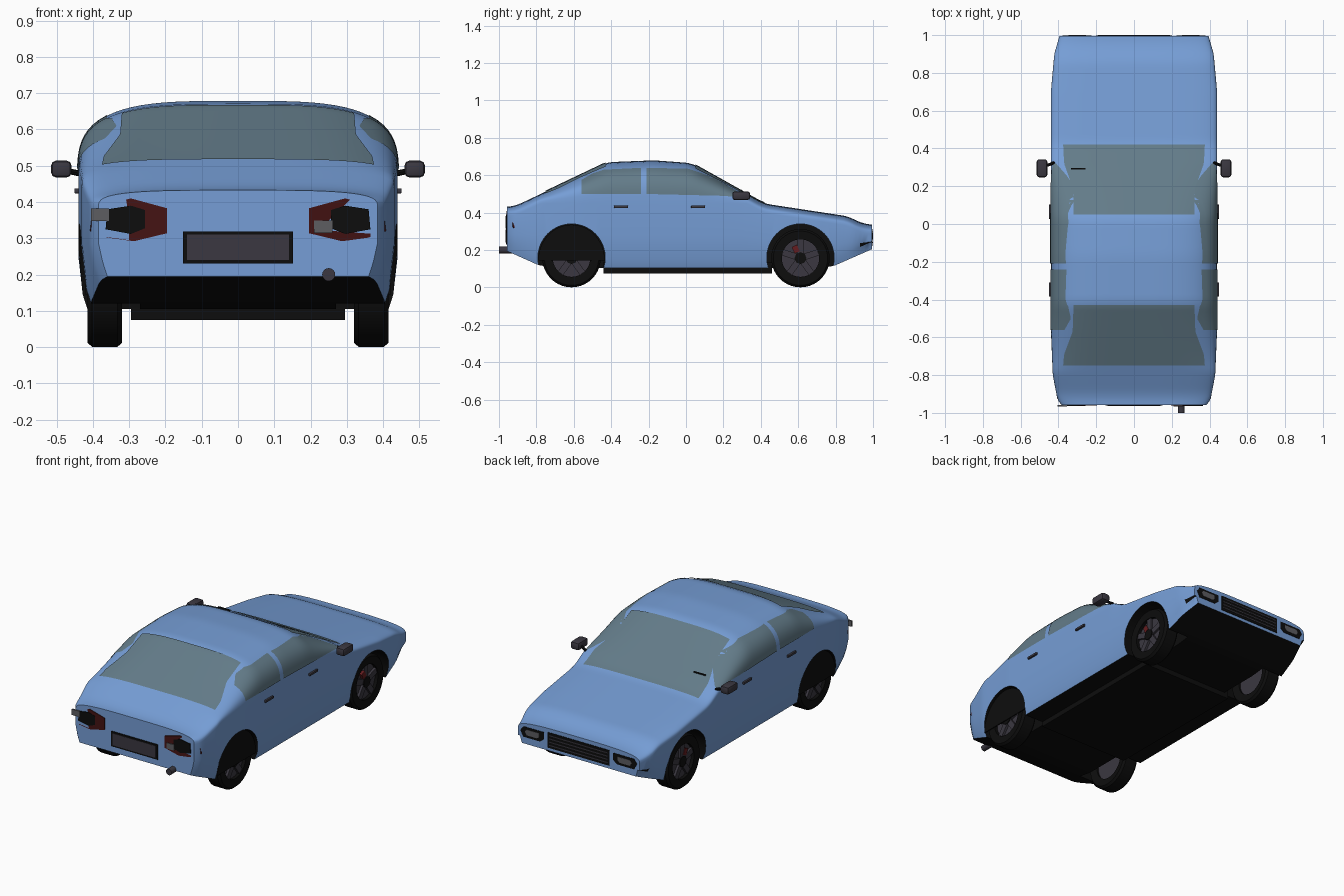
import bpy, bmesh, math
from mathutils import Vector, Matrix

if "Cube" in bpy.data.objects:
    bpy.data.objects.remove(bpy.data.objects["Cube"], do_unlink=True)


def material(name, *rgb):
    m = bpy.data.materials.new(name)
    m.use_nodes = True
    m.diffuse_color = (*rgb, 1)
    m.node_tree.nodes["Principled BSDF"].inputs["Base Color"].default_value = (*rgb, 1)
    return m


PAINT = material("blue paint", .18, .34, .67)
GLASS = material("grey glass", .125, .2, .25)
BLACK = material("black rubber", .004, .004, .004)
TRIM = material("dark grey trim", .043, .039, .052)
RED = material("dark red lens", .055, .006, .006)
CALIPER = material("caliper red", .13, .012, .014)
LENS = material("pale grey lens", .11, .11, .12)


# ---- helpers ----
def finish(name, bm, *mats):
    mesh = bpy.data.meshes.new(name)
    bm.to_mesh(mesh)
    bm.free()
    ob = bpy.data.objects.new(name, mesh)
    bpy.context.collection.objects.link(ob)
    for m in mats:
        mesh.materials.append(m)
    return ob


def loft(name, rings, mats, wrap=False, cyclic=False, caps=False, out=None):
    """Skin rings of points; wrap closes each ring, cyclic joins last ring to first."""
    bm = bmesh.new()
    vs = [[bm.verts.new(p) for p in r] for r in rings]
    n, k = len(vs), len(vs[0])
    for i in range(n if cyclic else n - 1):
        a, b = vs[i], vs[(i + 1) % n]
        for j in range(k if wrap else k - 1):
            bm.faces.new((a[j], a[(j + 1) % k], b[(j + 1) % k], b[j]))
    if caps:
        bm.faces.new(vs[0])
        bm.faces.new(vs[-1])
    if out:
        bm.normal_update()
        if sum((f.normal for f in bm.faces), Vector()).dot(Vector(out)) < 0:
            bmesh.ops.reverse_faces(bm, faces=bm.faces[:])
    else:
        bmesh.ops.recalc_face_normals(bm, faces=bm.faces[:])
    return finish(name, bm, *mats)


def prism(name, pts, depth, mat):
    d = Vector(depth)
    return loft(name, [pts, [Vector(p) + d for p in pts]], [mat], wrap=True, caps=True)


def box(name, loc, size, mat, bevel=0, turn=0):
    bm = bmesh.new()
    bmesh.ops.create_cube(bm, size=1, matrix=Matrix.Translation(loc)
                          @ Matrix.Rotation(turn, 4, 'X') @ Matrix.Diagonal((*size, 1)))
    if bevel:
        bmesh.ops.bevel(bm, geom=bm.edges[:], offset=bevel, segments=2, profile=.5, affect='EDGES')
    return finish(name, bm, mat)


def rod(name, a, b, radius, mats, sides=24):
    a, b = Vector(a), Vector(b)
    bm = bmesh.new()
    spin = (b - a).to_track_quat('Z', 'Y').to_matrix().to_4x4()
    bmesh.ops.create_cone(bm, cap_ends=True, segments=sides, radius1=radius, radius2=radius,
                          depth=(b - a).length, matrix=Matrix.Translation((a + b) / 2) @ spin)
    return finish(name, bm, *mats)


def interp(table, v):
    if v <= table[0][0]:
        return table[0][1]
    for (a, p), (b, q) in zip(table, table[1:]):
        if v <= b:
            return p + (q - p) * (v - a) / (b - a)
    return table[-1][1]


# ---- body shape: side outline, plan width, floor line ----
ROOF = [(-.957, .432), (-.91, .437), (-.42, .67), (-.17, .68), (.03, .665),
        (.417, .449), (.87, .38), (.935, .345), (.995, .335)]
WIDTH = [(-.957, .385), (-.93, .405), (-.8, .43), (-.56, .44), (.7, .44), (.9, .422), (.995, .395)]
FLOOR = [(-.957, .195), (-.79, .12), (-.7, .105), (.7, .105), (.79, .115), (.995, .205)]
POWER = 3.5


def shape(y):
    top = sum(interp(ROOF, y + d) for d in (-.025, 0, .025)) / 3
    belt = min(.45, top - .05)
    return interp(WIDTH, y), belt, top - belt


def top_z(x, y):
    w, belt, h = shape(y)
    return belt + h * max(0, 1 - abs(x / w) ** POWER) ** (1 / POWER)


def side_x(z, y):
    w, belt, h = shape(y)
    return w * max(0, 1 - max(0, (z - belt) / h) ** POWER) ** (1 / POWER)


def section(y, steps=18):
    w, belt, h = shape(y)
    floor = interp(FLOOR, y)
    half = [(w - .025, floor), (w - .012, floor + .04), (w, floor + (belt - floor) * .5)]
    for i in range(steps):
        a = math.pi / 2 * i / steps
        half.append((w * math.cos(a) ** (2 / POWER), belt + h * math.sin(a) ** (2 / POWER)))
    return ([(x, y, z) for x, z in half] + [(0, y, belt + h)]
            + [(-x, y, z) for x, z in reversed(half)])


COUNT = 90
body = loft("body", [section(-.957 + 1.952 * i / COUNT) for i in range(COUNT + 1)],
            [PAINT, BLACK], wrap=True, caps=True)
for f in body.data.polygons:
    f.material_index = int(f.normal.z < -.5)

# wheel wells
AXLE, HUB = .612, .157
for s in (-1, 1):
    for y in (-AXLE, AXLE):
        cutter = rod("well_cutter", (s * .27, y, .16), (s * .6, y, .16), .18, [PAINT, BLACK], 40)
        cutter.hide_render = True
        for f in cutter.data.polygons:
            f.material_index = 1
        mod = body.modifiers.new("well", 'BOOLEAN')
        mod.operation, mod.solver, mod.object = 'DIFFERENCE', 'EXACT', cutter
        bpy.context.view_layer.objects.active = body
        bpy.ops.object.modifier_apply(modifier=mod.name)
        bpy.data.objects.remove(cutter, do_unlink=True)
box("floor_pan", (0, .01, .105), (.59, .9, .06), BLACK)


# ---- windows laid just over the body ----
def spread(a, b, n):
    return [a + (b - a) * i / n for i in range(n + 1)]


def screen(name, halves):
    rows = [[(x, y, top_z(x, y) + .005) for x in spread(-interp(halves, y), interp(halves, y), 24)]
            for y in spread(halves[0][0], halves[-1][0], 24)]
    loft(name, rows, [GLASS], out=(0, 0, 1))


screen("windscreen", [(.05, .32), (.19, .322), (.25, .345), (.32, .37), (.42, .375)])
screen("rear_window", [(-.75, .375), (-.69, .37), (-.57, .325), (-.43, .32)])


def side_window(name, s, low, high):
    rows = [[(s * (side_x(z, y) + .004), y, z) for z in spread(interp(low, y), interp(high, y), 10)]
            for y in spread(high[0][0], high[-1][0], 24)]
    loft(name, rows, [GLASS], out=(s, 0, 0))


for s, side in ((-1, "right"), (1, "left")):
    side_window(side + "_rear_side_window", s, [(-.56, .5)],
                [(-.56, .575), (-.5, .61), (-.44, .63), (-.24, .64)])
    side_window(side + "_front_side_window", s, [(-.21, .5), (.2, .49), (.32, .48)],
                [(-.21, .64), (.015, .635), (.15, .588), (.257, .524), (.32, .485)])

    # door handles and mirror
    for y in (-.347, .065):
        box(side + "_door_handle", (s * .443, y, .431), (.016, .075, .014), TRIM, .003)
    box(side + "_mirror", (s * .487, .295, .491), (.056, .095, .046), TRIM, .013)
    rod(side + "_mirror_arm", (s * .42, .325, .475), (s * .475, .305, .487), .008, [BLACK], 8)

    # tail light with dark core, following the rear corner
    def lamp(name, pts, y, mat):
        prism(name, [(s * x, y + max(0, x - .37), z) for x, z in pts], (0, .008, 0), mat)
    lamp(side + "_tail_light", [(.196, .383), (.295, .41), (.4, .383), (.408, .32),
                                (.36, .302), (.287, .292), (.196, .314)], -.961, RED)
    lamp(side + "_tail_light_core", [(.256, .378), (.295, .39), (.36, .38), (.365, .325),
                                     (.295, .312), (.256, .328)], -.963, BLACK)
    # headlight
    lamp_pts = [(.225, .305), (.36, .305), (.378, .28), (.36, .245), (.25, .245), (.225, .265)]
    prism(side + "_headlight", [(s * x, .998, z) for x, z in lamp_pts], (0, -.006, 0), BLACK)
    prism(side + "_headlight_lens", [(s * (.3 + (x - .3) * .6), 1, .277 + (z - .277) * .55)
                                     for x, z in lamp_pts], (0, -.006, 0), LENS)

    # wheels
    for y, end in ((-AXLE, "rear"), (AXLE, "front")):
        tag = f"{side}_{end}_"
        profile = [(.1, .33), (.145, .32), (.156, .332), (.156, .402), (.145, .415), (.1, .411)]
        loft(tag + "tyre", [[(s * x, y + r * math.cos(a), HUB + r * math.sin(a)) for r, x in profile]
                            for a in [math.tau * i / 40 for i in range(40)]],
             [BLACK], wrap=True, cyclic=True)
        rod(tag + "rim", (s * .34, y, HUB), (s * .392, y, HUB), .101, [TRIM], 32)
        for i in range(5):
            a = math.tau * i / 5
            box(tag + "spoke", (s * .398, y - .055 * math.sin(a), HUB + .055 * math.cos(a)),
                (.016, .034, .088), TRIM, 0, a)
        rod(tag + "hub", (s * .39, y, HUB), (s * .411, y, HUB), .032, [BLACK], 8)
        if end == "front":
            box(tag + "caliper", (s * .401, y - .025, HUB + .048), (.016, .03, .038), CALIPER, 0, .45)
        else:
            arc = [math.pi * i / 24 for i in range(25)]
            prism(tag + "wheel_liner", [(s * .414, y + .178 * math.cos(a), .144 + .192 * math.sin(a))
                                        for a in arc], (s * .006, 0, 0), BLACK)

# ---- rear and front details ----
for x, z in ((-.38, .365), (.235, .332)):
    box("reversing_lamp", (x, -.961, z), (.05, .008, .034), LENS)
box("plate_frame", (0, -.957, .275), (.302, .01, .088), BLACK)
box("number_plate", (0, -.96, .275), (.28, .008, .07), TRIM)
rod("exhaust", (.25, -1, .2), (.25, -.8, .2), .018, [TRIM], 16)
box("grille", (0, .995, .268), (.4, .006, .09), BLACK)
for i in range(4):
    box("grille_bar", (0, .997, .24 + .019 * i), (.38, .006, .006), TRIM)
box("wiper", (-.295, .292, top_z(-.295, .292) + .008), (.075, .008, .006), BLACK)

# ---- smooth shading with sharp creases ----
for ob in bpy.context.scene.objects:
    ob.select_set(ob.type == 'MESH')
bpy.context.view_layer.objects.active = body
bpy.ops.object.shade_smooth_by_angle(angle=math.radians(35))
